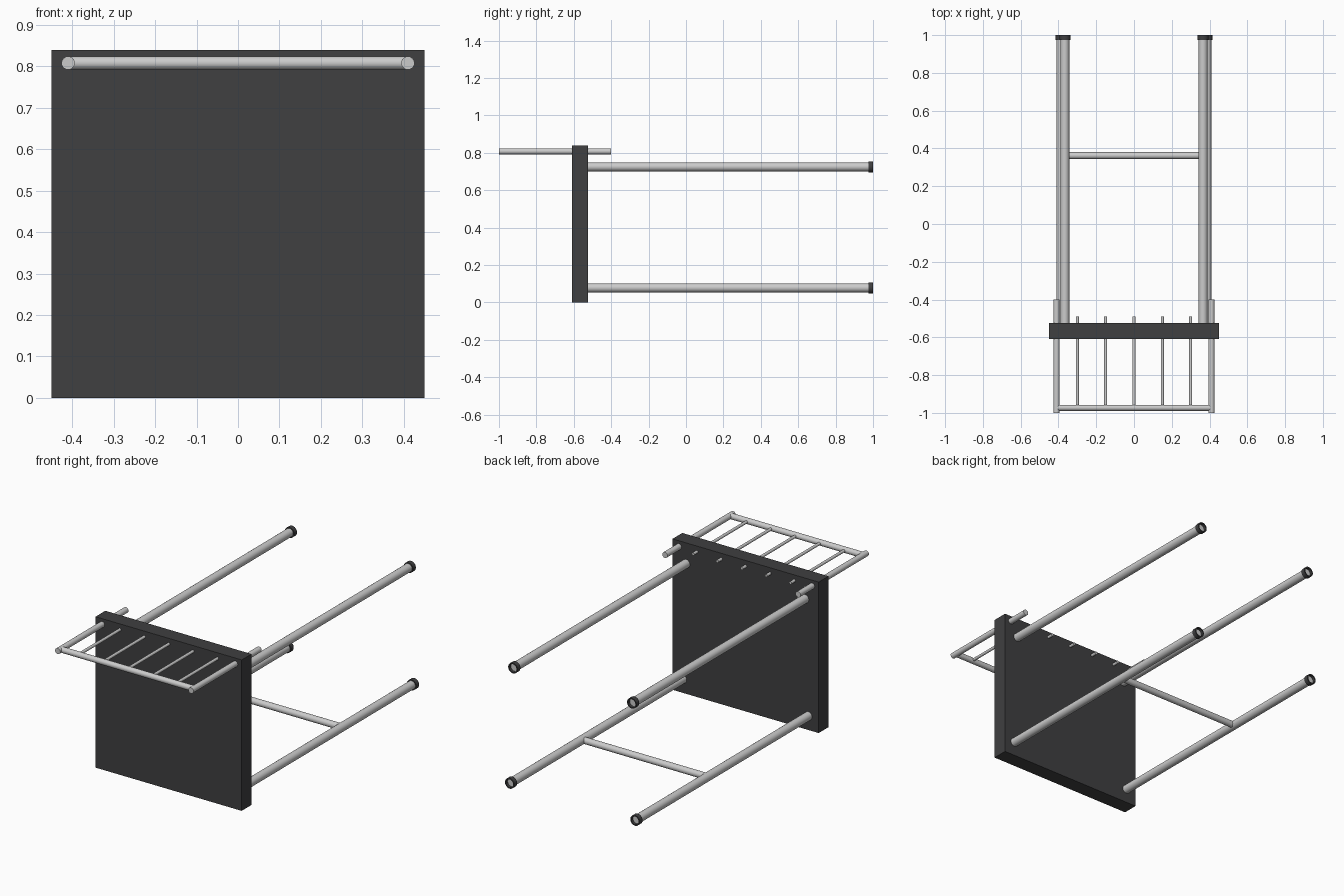
import bpy, bmesh, math
from mathutils import Vector

if "Cube" in bpy.data.objects:
    bpy.data.objects.remove(bpy.data.objects["Cube"])


dark = bpy.data.materials.new("dark")
dark.diffuse_color = (0.05, 0.05, 0.052, 1)
dark.use_nodes = True
dark.node_tree.nodes["Principled BSDF"].inputs["Base Color"].default_value = dark.diffuse_color


def finish(name, bm, mat=None, smooth=True):
    me = bpy.data.meshes.new(name)
    bmesh.ops.recalc_face_normals(bm, faces=bm.faces)
    bm.to_mesh(me)
    bm.free()
    ob = bpy.data.objects.new(name, me)
    bpy.context.collection.objects.link(ob)
    if mat:
        me.materials.append(mat)
    if smooth:
        bpy.ops.object.select_all(action='DESELECT')
        ob.select_set(True)
        bpy.context.view_layer.objects.active = ob
        bpy.ops.object.shade_smooth_by_angle(angle=math.radians(35))
    return ob


def rod(name, a, b, r):
    a, b = Vector(a), Vector(b)
    bm = bmesh.new()
    bmesh.ops.create_cone(bm, cap_ends=True, segments=24, radius1=r, radius2=r,
                          depth=(b - a).length)
    rot = (b - a).to_track_quat('Z', 'Y').to_matrix()
    bmesh.ops.rotate(bm, matrix=rot, verts=bm.verts)
    bmesh.ops.translate(bm, vec=(a + b) / 2, verts=bm.verts)
    return finish(name, bm)


def ring(name, x, z, y0, y1, r_in, r_out, n=24):
    # Rectangular section lathed around the leg axis
    bm = bmesh.new()
    section = [(r_in, y0), (r_out, y0), (r_out, y1), (r_in, y1)]
    loops = []
    for i in range(n):
        t = 2 * math.pi * i / n
        loops.append([bm.verts.new((x + r * math.cos(t), y, z + r * math.sin(t)))
                      for r, y in section])
    for i in range(n):
        p, q = loops[i], loops[(i + 1) % n]
        for j in range(4):
            k = (j + 1) % 4
            bm.faces.new((p[j], p[k], q[k], q[j]))
    return finish(name, bm, dark)


# Seat slab, tipped up on its edge
bm = bmesh.new()
bmesh.ops.create_cube(bm, size=1)
bmesh.ops.scale(bm, vec=(0.90, 0.086, 0.84), verts=bm.verts)
bmesh.ops.translate(bm, vec=(0, -0.567, 0.42), verts=bm.verts)
finish("seat", bm, dark, smooth=False)

for side, s in (("left", -1), ("right", 1)):
    # Legs with foot rings
    for row, x, z in (("front", 0.386, 0.078), ("rear", 0.366, 0.725)):
        rod(f"{row}_leg_{side}", (s * x, -0.54, z), (s * x, 0.985, z), 0.0235)
        ring(f"{row}_foot_{side}", s * x, z, 0.975, 1.0, 0.0225, 0.029)
    # Backrest post
    rod(f"back_post_{side}", (s * 0.41, -1.0, 0.808), (s * 0.41, -0.40, 0.808), 0.016)

# Stretcher between the front legs
rod("leg_stretcher", (-0.386, 0.362, 0.078), (0.386, 0.362, 0.078), 0.018)

# Backrest rail and spindles
rod("back_rail", (-0.41, -0.973, 0.808), (0.41, -0.973, 0.808), 0.016)
for i in range(5):
    x = -0.30 + 0.15 * i
    rod(f"back_spindle_{i + 1}", (x, -0.973, 0.808), (x, -0.49, 0.808), 0.008)
